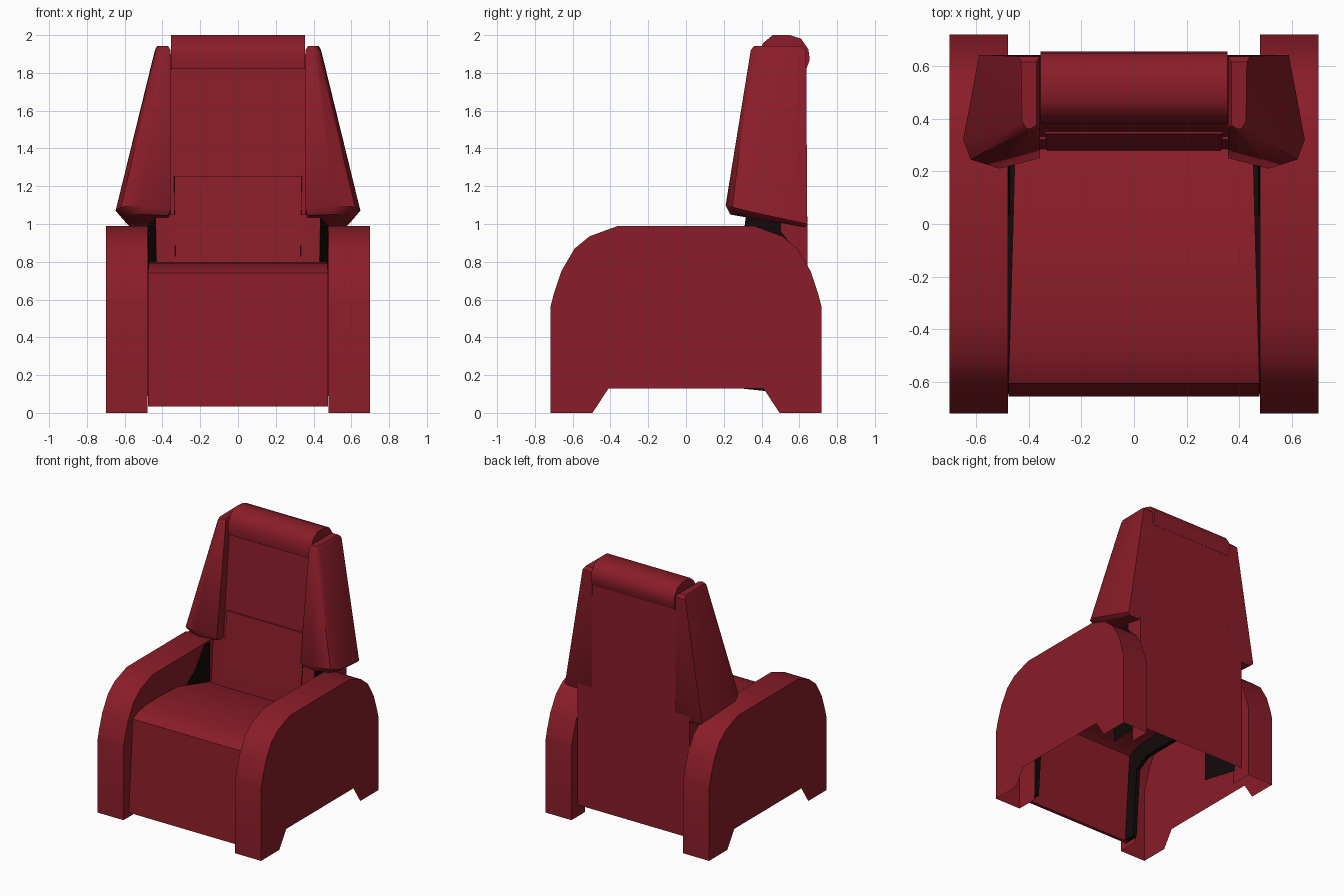
import bpy, bmesh, math

if "Cube" in bpy.data.objects:
    bpy.data.objects.remove(bpy.data.objects["Cube"])


def material(name, rgb):
    m = bpy.data.materials.new(name)
    m.diffuse_color = (*rgb, 1)
    m.use_nodes = True
    m.node_tree.nodes["Principled BSDF"].inputs["Base Color"].default_value = m.diffuse_color
    return m


RED = material("dark red upholstery", (0.255, 0.012, 0.021))
BLACK = material("black lining", (0.006, 0.003, 0.003))


def finish(name, bm, dark=None, drop=None, angle=40):
    """Object from a bmesh; dark(face) picks black faces, drop(face) opens the shell."""
    bmesh.ops.recalc_face_normals(bm, faces=bm.faces)
    for f in bm.faces:
        f.material_index = int(bool(dark and dark(f)))
    if drop:
        gone = [f for f in bm.faces if drop(f)]
        bmesh.ops.delete(bm, geom=gone, context='FACES')
    mesh = bpy.data.meshes.new(name)
    bm.to_mesh(mesh)
    bm.free()
    mesh.materials.append(RED)
    mesh.materials.append(BLACK)
    ob = bpy.data.objects.new(name, mesh)
    bpy.context.collection.objects.link(ob)
    bpy.ops.object.select_all(action='DESELECT')
    ob.select_set(True)
    bpy.context.view_layer.objects.active = ob
    bpy.ops.object.shade_smooth_by_angle(angle=math.radians(angle))


def stack(name, rings, **kw):
    """Closed solid through matching rings of points."""
    bm = bmesh.new()
    rings = [[bm.verts.new(p) for p in ring] for ring in rings]
    bm.faces.new(rings[0])
    bm.faces.new(rings[-1])
    for a, b in zip(rings, rings[1:]):
        for i in range(len(a)):
            j = (i + 1) % len(a)
            bm.faces.new((a[i], a[j], b[j], b[i]))
    finish(name, bm, **kw)


def extrude_x(name, profile, x0, x1, **kw):
    """Side (y, z) profile drawn out in x; x0 and x1 may be functions of y."""
    stack(name, [[(x(y) if callable(x) else x, y, z) for y, z in profile]
                 for x in (x0, x1)], **kw)


def sideways(f):
    return abs(f.normal.x) > 0.7


def everything(f):
    return True


SIDES = (("left", -1), ("right", 1))

# Arms: arched shells, open underneath, with a notch between the feet
arch = [(0.718, 0), (0.718, 0.56), (0.70, 0.63), (0.66, 0.75), (0.59, 0.87),
        (0.51, 0.935), (0.36, 0.99)]
arch += [(-y, z) for y, z in reversed(arch)]
hem = [(0.55, 0), (0.55, 0.56), (0.55, 0.58), (0.54, 0.61), (0.51, 0.64),
       (0.44, 0.66), (0.32, 0.66)]
hem += [(-y, z) for y, z in reversed(hem)]
notch = [(-0.495, 0), (-0.41, 0.13), (0.41, 0.13), (0.495, 0)]
for side, s in SIDES:
    bm = bmesh.new()
    outer = [bm.verts.new((s * 0.70, y, z)) for y, z in arch]
    inner = [bm.verts.new((s * 0.478, y, z)) for y, z in arch]
    edge = [bm.verts.new((s * 0.478, y, z)) for y, z in hem]
    bm.faces.new(outer + [bm.verts.new((s * 0.70, y, z)) for y, z in notch])
    for a, b in ((outer, inner), (inner, edge)):
        for i in range(len(a) - 1):
            bm.faces.new((a[i], a[i + 1], b[i + 1], b[i]))
    finish(side + "_arm", bm)


# Seat: thin bent pad running down the front, narrowing slightly to the back
def seat_w(y):
    return 0.476 - 0.025 * max(0, min(1, (y + 0.6) / 0.87))


seat = [(-0.655, 0.035), (-0.605, 0.74), (-0.55, 0.77), (-0.46, 0.79),
        (-0.30, 0.80), (-0.08, 0.795), (0.30, 0.69), (0.30, 0.66),
        (-0.08, 0.765), (-0.30, 0.77), (-0.45, 0.76), (-0.53, 0.745),
        (-0.58, 0.72), (-0.63, 0.035)]
extrude_x("seat", seat, lambda y: -seat_w(y), seat_w, dark=sideways)

# Dark lining between the seat and the arms, and the gusset up to the back
lining = [(-0.645, 0.04), (-0.595, 0.72), (-0.54, 0.75), (-0.30, 0.78),
          (-0.08, 0.775), (0.30, 0.67), (0.30, 0.56), (-0.08, 0.64),
          (-0.40, 0.64), (-0.50, 0.58), (-0.54, 0.04)]
gusset = [(0.0, 0.72), (0.16, 0.83), (0.27, 0.98), (0.33, 0.98), (0.33, 0.68)]
for side, s in SIDES:
    extrude_x(side + "_seat_lining", lining, s * 0.445, s * 0.4775, dark=everything)
    extrude_x(side + "_gusset", gusset, s * 0.47, s * 0.4775, dark=everything)


# Lower back: dark-sided, tapering to the front; the red panel closes the rear
def back_w(y):
    return 0.43 + 0.046 * max(0, min(1, (y - 0.29) / 0.2))


lower = [(0.285, 0.13), (0.285, 0.69), (0.32, 1.05), (0.57, 1.05), (0.57, 0.10)]
extrude_x("lower_back", lower, lambda y: -back_w(y), back_w, dark=sideways,
          drop=lambda f: f.normal.z < -0.5 or
          (abs(f.normal.y) > 0.9 and f.calc_center_median().z < 0.6))
panel = [(0.57, 0.09), (0.57, 0.88), (0.50, 0.96), (0.50, 1.03), (0.642, 1.03),
         (0.642, 0.09)]
extrude_x("back_panel", panel, -0.478, 0.478,
          drop=lambda f: f.normal.z < -0.9 or f.normal.y < -0.9)

# Upper back and lumbar cushion
upper = [(0.33, 1.03), (0.41, 1.90), (0.635, 1.90), (0.642, 1.03)]
extrude_x("upper_back", upper, -0.357, 0.357)
lumbar = [(0.278, 0.69), (0.288, 0.80), (0.342, 1.255), (0.40, 1.255), (0.40, 0.69)]


def lumbar_w(y):
    return 0.33 + 0.12 * (y - 0.28)


extrude_x("lumbar_cushion", lumbar, lambda y: -lumbar_w(y), lumbar_w, dark=sideways)

# Headrest roll
roll = [(0.39, 1.82), (0.382, 1.90), (0.41, 1.96), (0.46, 2.0), (0.55, 2.0),
        (0.61, 1.98), (0.648, 1.925), (0.655, 1.87), (0.637, 1.82)]
extrude_x("headrest_roll", roll, -0.355, 0.355, angle=50)

# Wings: flared at the bottom, narrow at the top, with a chamfered lower rim
base = [(0.37, 0.265, 1.045), (0.50, 0.235, 1.05), (0.59, 0.265, 1.05),
        (0.615, 0.33, 1.04), (0.57, 0.63, 0.985), (0.358, 0.63, 0.98)]
rim = [(0.357, 0.25, 1.08), (0.51, 0.21, 1.10), (0.62, 0.245, 1.09),
       (0.648, 0.32, 1.07), (0.587, 0.642, 1.0), (0.357, 0.642, 1.0)]
top = [(0.357, 0.36, 1.92), (0.395, 0.343, 1.92), (0.42, 0.35, 1.92),
       (0.437, 0.38, 1.92), (0.44, 0.636, 1.92), (0.357, 0.636, 1.92)]
cap = [(0.37, 0.375, 1.942), (0.395, 0.36, 1.942), (0.41, 0.365, 1.942),
       (0.425, 0.39, 1.942), (0.428, 0.615, 1.942), (0.37, 0.615, 1.942)]
for side, s in SIDES:
    stack(side + "_wing", [[(s * x, y, z) for x, y, z in ring]
                           for ring in (base, rim, top, cap)])
